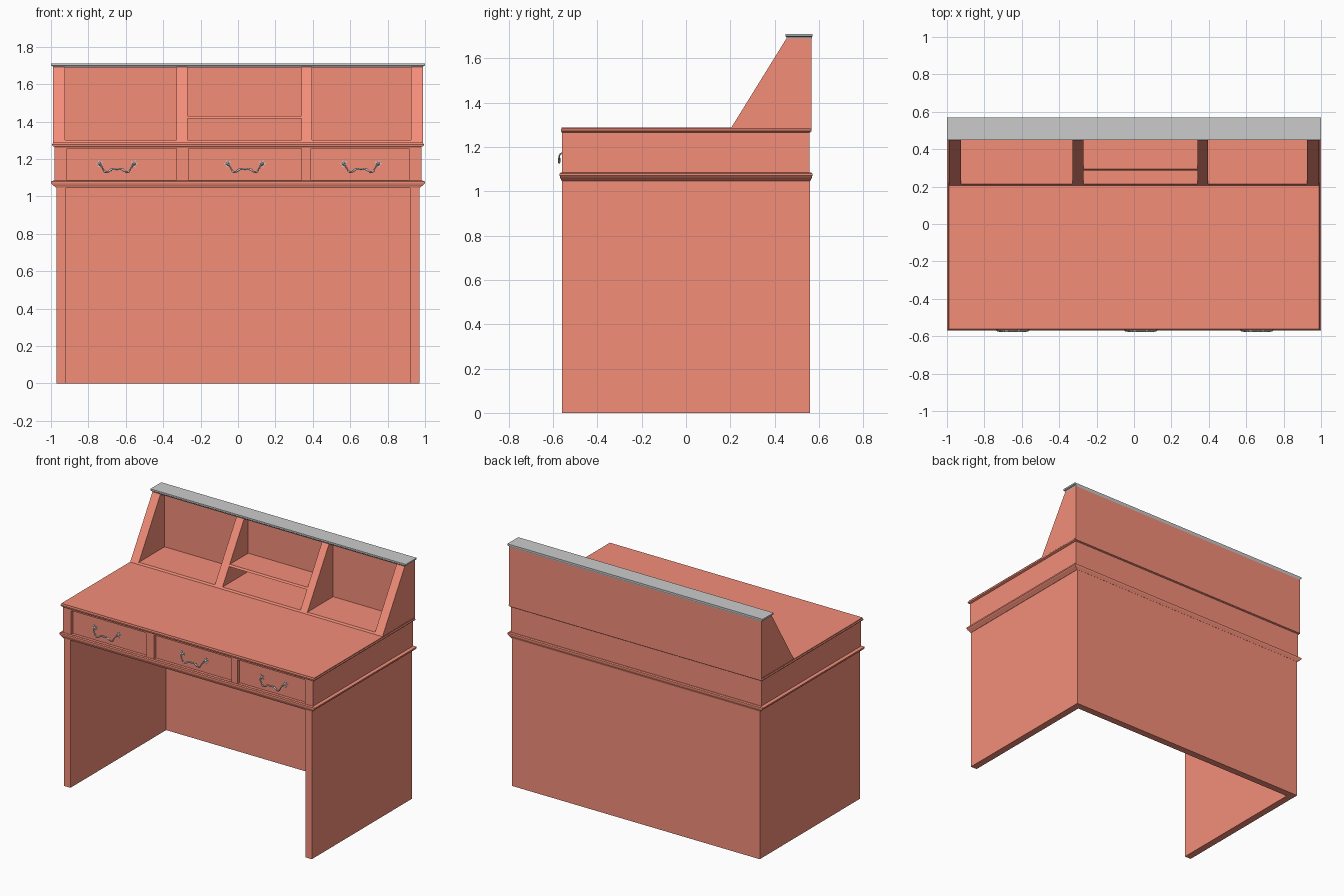
import bpy, bmesh, math
from mathutils import Matrix, Vector

if "Cube" in bpy.data.objects:
    bpy.data.objects.remove(bpy.data.objects["Cube"])

wood = bpy.data.materials.new("red_wood")
wood.diffuse_color = (0.9, 0.27, 0.19, 1)
wood.use_nodes = True
wood.node_tree.nodes["Principled BSDF"].inputs["Base Color"].default_value = wood.diffuse_color


def finish(name, bm, mat=wood):
    bmesh.ops.recalc_face_normals(bm, faces=bm.faces)
    me = bpy.data.meshes.new(name)
    bm.to_mesh(me)
    bm.free()
    ob = bpy.data.objects.new(name, me)
    bpy.context.collection.objects.link(ob)
    if mat:
        me.materials.append(mat)
    return ob


def prism(name, pts, direction, mat=wood):
    """Extrude a closed 3D outline along a vector."""
    bm = bmesh.new()
    face = bm.faces.new([bm.verts.new(p) for p in pts])
    ext = bmesh.ops.extrude_face_region(bm, geom=[face])
    # the starting face stays as the second cap
    moved = [v for v in ext["geom"] if isinstance(v, bmesh.types.BMVert)]
    bmesh.ops.translate(bm, verts=moved, vec=direction)
    if face.is_valid is False:
        raise RuntimeError("lost cap")
    return finish(name, bm, mat)


def box(name, x0, x1, y0, y1, z0, z1, mat=wood):
    return prism(name, [(x0, y0, z0), (x1, y0, z0), (x1, y1, z0), (x0, y1, z0)],
                 (0, 0, z1 - z0), mat)


def side_profile(name, x0, x1, yz, mat=wood):
    return prism(name, [(x0, y, z) for y, z in yz], (x1 - x0, 0, 0), mat)


def moulding(name, levels, mat=wood):
    """Stack of rectangles (z, half width, front y, back y) joined into a slab."""
    bm = bmesh.new()
    rings = [[bm.verts.new(p) for p in ((-h, a, z), (h, a, z), (h, b, z), (-h, b, z))]
             for z, h, a, b in levels]
    for lo, hi in zip(rings, rings[1:]):
        for i in range(4):
            j = (i + 1) % 4
            bm.faces.new((lo[i], lo[j], hi[j], hi[i]))
    bm.faces.new(rings[0])
    bm.faces.new(rings[-1])
    return finish(name, bm, mat)


# Base: two side panels and the back panel as one U-shaped outline
u = [(-.97, -.56), (-.92, -.56), (-.92, .51), (.92, .51), (.92, -.56), (.97, -.56),
     (.97, .56), (-.97, .56)]
prism("base_panels", [(x, y, 0) for x, y in u], (0, 0, 1.05))

# Moulding between base and drawer section
moulding("lower_moulding", [(1.045, .972, -.561, .561), (1.052, .98, -.563, .563),
                            (1.062, .993, -.568, .568), (1.07, 1, -.57, .57),
                            (1.08, 1, -.57, .57), (1.085, .985, -.563, .563)])

# Drawer case with three openings cut into the front
openings = [(-.915, -.33), (-.265, .34), (.39, .915)]
case = box("drawer_case", -.98, .98, -.56, .557, 1.08, 1.27)
for i, (a, b) in enumerate(openings):
    cut = box(f"opening_cutter_{i}", a, b, -.7, -.5, 1.087, 1.255)
    cut.hide_render = True
    cut.hide_viewport = True
    cut.display_type = 'WIRE'
    mod = case.modifiers.new("opening", 'BOOLEAN')
    mod.object = cut
    mod.operation = 'DIFFERENCE'
    mod.solver = 'EXACT'
    box(f"drawer_front_{i}", a, b, -.54, -.5, 1.087, 1.255)

# Desk top with moulded edge
moulding("desk_top", [(1.265, .982, -.56, .56), (1.27, .993, -.564, .564),
                      (1.277, .995, -.565, .565), (1.282, .99, -.562, .562),
                      (1.288, .99, -.562, .562)])

# Hutch: sloped sides and dividers, back, floor and middle shelf
slope = [(.2, 1.28), (.567, 1.28), (.567, 1.692), (.455, 1.692)]
for name, a, b in (("hutch_side_left", -.988, -.925), ("hutch_side_right", .925, .988),
                   ("hutch_divider_left", -.33, -.27), ("hutch_divider_right", .34, .395)):
    side_profile(name, a, b, slope)
box("hutch_back", -.988, .988, .5, .567, 1.27, 1.692)
side_profile("hutch_floor", -.93, .93, [(.2, 1.28), (.51, 1.28), (.51, 1.3), (.213, 1.3)])
side_profile("hutch_shelf", -.28, .35,
             [(.286, 1.417), (.51, 1.417), (.51, 1.43), (.294, 1.43)])

# Grey cap board
moulding("cap_board", [(1.688, .988, .455, .567), (1.695, .99, .452, .568),
                       (1.699, 1, .448, .57), (1.71, 1, .448, .57)], None)

# Swan-neck pulls: (x, y, z, thickness) of the right half, mirrored
half = [(0, -.572, 1.147, 1.2), (.02, -.572, 1.147, 1.1), (.034, -.572, 1.141, 1.4),
        (.048, -.572, 1.131, .9), (.062, -.572, 1.131, 1.2), (.074, -.572, 1.148, .8),
        (.085, -.568, 1.166, .8), (.09, -.555, 1.172, .9), (.09, -.538, 1.172, .9)]
path = [(-x, y, z, r) for x, y, z, r in reversed(half[1:])] + half


def pull(name, cx):
    cu = bpy.data.curves.new(name + "_bail", 'CURVE')
    cu.dimensions = '3D'
    cu.bevel_depth = .0045
    cu.bevel_resolution = 2
    cu.resolution_u = 4
    cu.use_fill_caps = True
    sp = cu.splines.new('BEZIER')
    sp.bezier_points.add(len(path) - 1)
    for p, (x, y, z, r) in zip(sp.bezier_points, path):
        p.co = (cx + x, y, z)
        p.radius = r
        p.handle_left_type = p.handle_right_type = 'AUTO'
    bpy.context.collection.objects.link(bpy.data.objects.new(name + "_bail", cu))
    # Petalled rosettes with a domed centre
    for s, side in ((-1, "left"), (1, "right")):
        bm = bmesh.new()
        c = Vector((cx + s * .092, -.538, 1.174))
        ring = []
        for k in range(20):
            t = math.tau * k / 20
            r = .015 + .006 * math.cos(5 * t)
            ring.append(bm.verts.new(c + Vector((s * r * math.cos(t), -.004, r * math.sin(t)))))
        ext = bmesh.ops.extrude_face_region(bm, geom=[bm.faces.new(ring)])
        bmesh.ops.translate(bm, vec=(0, -.003, 0),
                            verts=[v for v in ext["geom"] if isinstance(v, bmesh.types.BMVert)])
        bmesh.ops.create_uvsphere(bm, u_segments=10, v_segments=6, radius=.009,
                                  matrix=Matrix.Translation(c + Vector((0, -.007, 0))))
        finish(f"{name}_rosette_{side}", bm, None)


for i, cx in enumerate((-.648, .037, .657)):
    pull(f"drawer_pull_{i}", cx)
